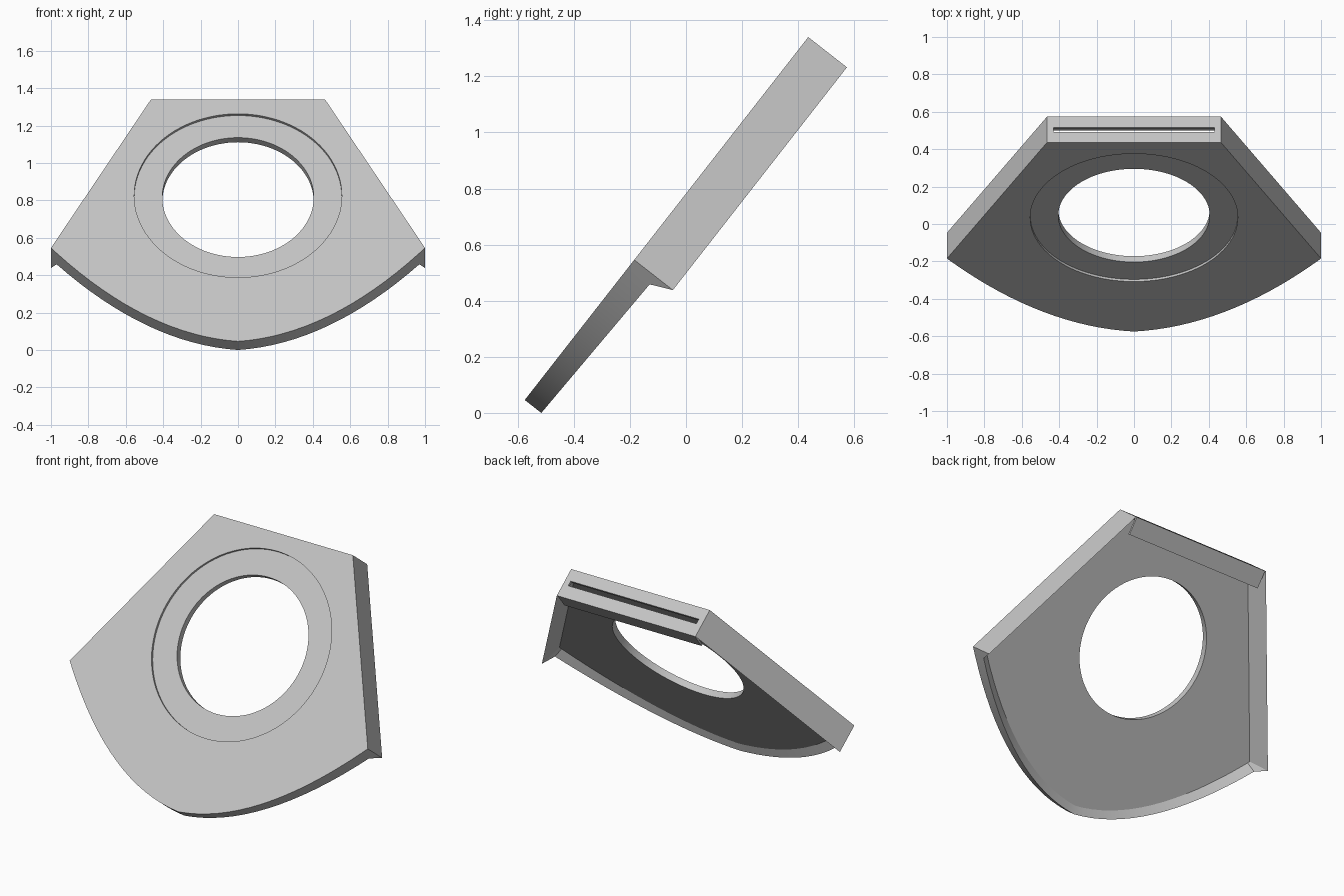
import bpy, bmesh, math
from mathutils import Vector, Matrix

if "Cube" in bpy.data.objects:
    bpy.data.objects.remove(bpy.data.objects["Cube"])

# Panel plane: local x across, local y up the slope, depth measured backwards
TILT = Matrix.Translation((0, -0.575, 0.046)) @ Matrix.Rotation(math.radians(52), 4, 'X')
TOP, SIDE_V, DEPTH, FLOOR = 1.642, 0.634, 0.175, 0.055
HALF_TOP = 0.465
CENTRE, RING_R, HOLE_R, RECESS = 0.989, 0.555, 0.405, 0.015

grey = bpy.data.materials.new("light_grey")
grey.use_nodes = True
COLOUR = (0.55, 0.55, 0.55, 1)
grey.diffuse_color = COLOUR
grey.node_tree.nodes["Principled BSDF"].inputs["Base Color"].default_value = COLOUR


def make_object(name, bm):
    bmesh.ops.recalc_face_normals(bm, faces=bm.faces[:])
    bm.transform(TILT)
    mesh = bpy.data.meshes.new(name)
    bm.to_mesh(mesh)
    bm.free()
    mesh.materials.append(grey)
    obj = bpy.data.objects.new(name, mesh)
    bpy.context.collection.objects.link(obj)
    return obj


def make_box(name, half_width, v0, v1, d0, d1):
    bm = bmesh.new()
    bmesh.ops.create_cube(bm, size=1)
    bm.transform(Matrix.Translation((0, (v0 + v1) / 2, -(d0 + d1) / 2))
                 @ Matrix.Diagonal((2 * half_width, v1 - v0, d1 - d0, 1)))
    return make_object(name, bm)


def add_loop(bm, points, depths):
    verts = [bm.verts.new((p.x, p.y, -d)) for p, d in zip(points, depths)]
    edges = [bm.edges.new((a, b)) for a, b in zip(verts, verts[1:] + verts[:1])]
    return verts, edges


def bridge(bm, a, b):
    n = len(a)
    for i in range(n):
        j = (i + 1) % n
        bm.faces.new((a[i], a[j], b[j], b[i]))


def inset(points, distances):
    """Move every edge of a counter-clockwise outline inwards by its distance."""
    result, n = [], len(points)
    for i in range(n):
        p = points[i]
        d0 = (p - points[i - 1]).normalized()
        d1 = (points[(i + 1) % n] - p).normalized()
        n0, n1 = Vector((-d0.y, d0.x)), Vector((-d1.y, d1.x))
        s0, s1 = distances[i - 1], distances[i]
        det = n0.x * n1.y - n0.y * n1.x
        if abs(det) < 1e-4:
            result.append(p + n0 * s0)
        else:
            result.append(p + Vector(((s0 * n1.y - s1 * n0.y) / det,
                                      (n0.x * s1 - n1.x * s0) / det)))
    return result


def circle(radius, count=96):
    return [Vector((radius * math.cos(t), CENTRE + radius * math.sin(t)))
            for t in (2 * math.pi * i / count for i in range(count))]


# Outline: curved bottom with a slight point, slanted sides, straight top
half = [0.97 * i / 16 for i in range(17)] + [1.0]
xs = [-x for x in reversed(half[1:])] + half
arc = [Vector((x, SIDE_V * (0.14 * abs(x) + 0.86 * x * x))) for x in xs]
outline = arc + [Vector((HALF_TOP, TOP)), Vector((-HALF_TOP, TOP))]
n = len(outline)
depths = [DEPTH if p.y >= SIDE_V - 1e-4 else 0.075 + 0.037 * p.y for p in outline]
insets = [0.045] * n
insets[n - 2] = 0.02

# Hollow-backed panel with a recessed ring around a round opening
bm = bmesh.new()
front, front_e = add_loop(bm, outline, [0] * n)
back, _ = add_loop(bm, outline, depths)
floor, floor_e = add_loop(bm, inset(outline, insets), [FLOOR] * n)
ring, hole = circle(RING_R), circle(HOLE_R)
m = len(ring)
ring_front, ring_e = add_loop(bm, ring, [0] * m)
ring_low, _ = add_loop(bm, ring, [RECESS] * m)
hole_front, _ = add_loop(bm, hole, [RECESS] * m)
hole_back, hole_e = add_loop(bm, hole, [FLOOR] * m)
for a, b in ((front, back), (back, floor), (ring_front, ring_low),
             (ring_low, hole_front), (hole_front, hole_back)):
    bridge(bm, a, b)
bmesh.ops.triangle_fill(bm, edges=front_e + ring_e, use_beauty=True)
bmesh.ops.triangle_fill(bm, edges=floor_e + hole_e, use_beauty=True)
panel = make_object("panel", bm)

# Slot through the top wall
cutter = make_box("slot_cutter", 0.43, TOP - 0.06, TOP + 0.05, 0.07, 0.1)
cutter.hide_render = True
cut = panel.modifiers.new("slot", 'BOOLEAN')
cut.operation = 'DIFFERENCE'
cut.solver = 'EXACT'
cut.object = cutter
bpy.context.view_layer.objects.active = panel
panel.select_set(True)
bpy.ops.object.modifier_apply(modifier="slot")
bpy.data.objects.remove(cutter)
bpy.ops.object.shade_smooth_by_angle(angle=math.radians(8))

# Lip folded down behind the top wall
make_box("back_lip", 0.46, TOP - 0.105, TOP - 0.001, DEPTH - 0.012, DEPTH)
